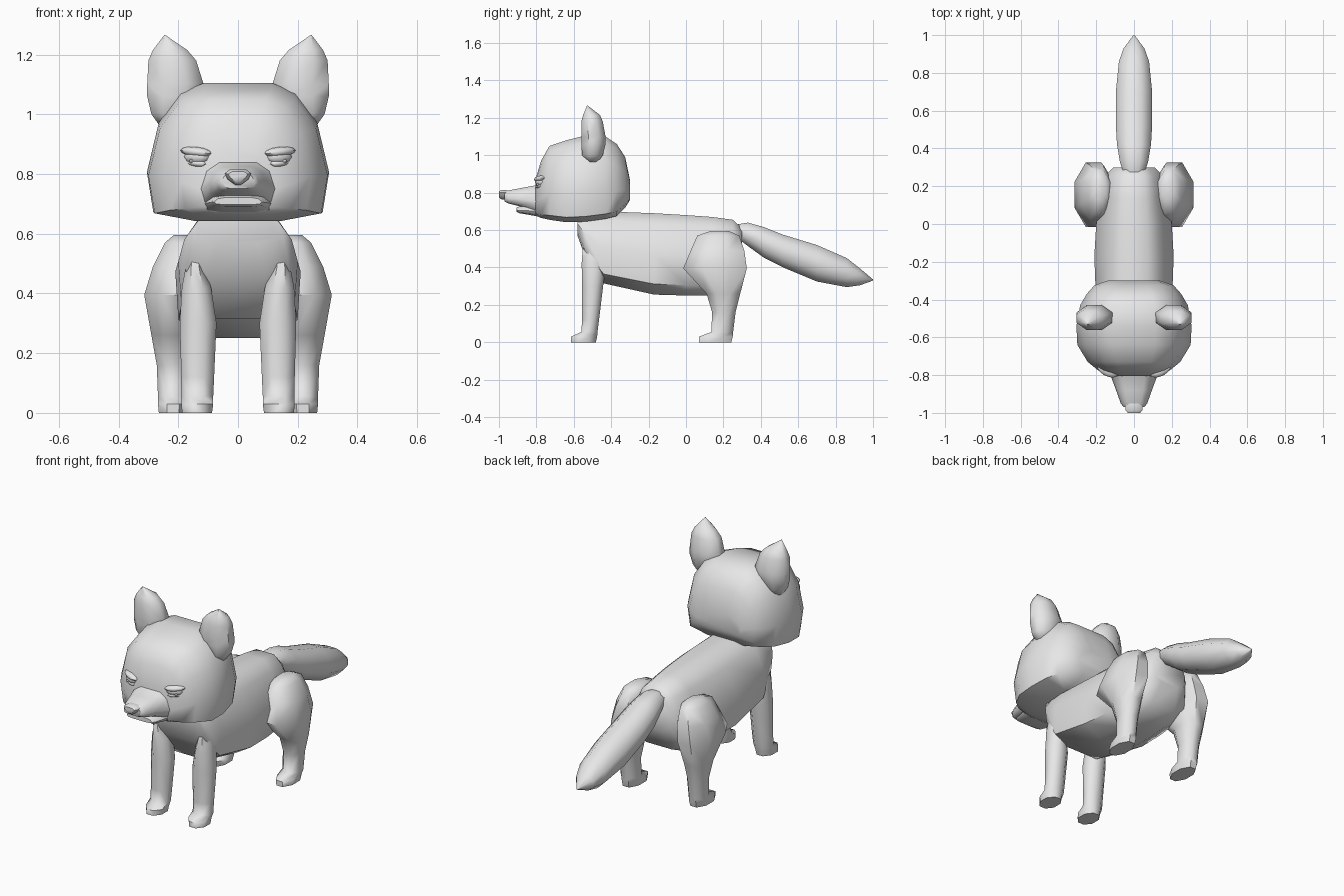
import bpy, bmesh, math
from mathutils import Matrix

grey = bpy.data.materials.new("plain_grey")
grey.diffuse_color = (0.8, 0.8, 0.8, 1)


def finish(bm, name):
    bmesh.ops.recalc_face_normals(bm, faces=bm.faces[:])
    mesh = bpy.data.meshes.new(name)
    bm.to_mesh(mesh)
    bm.free()
    mesh.materials.append(grey)
    ob = bpy.data.objects.new(name, mesh)
    bpy.context.collection.objects.link(ob)
    return ob


def loft(name, rings):
    """Skin a closed tube through rings of equal point count."""
    bm = bmesh.new()
    loops = [[bm.verts.new(p) for p in ring] for ring in rings]
    n = len(loops[0])
    for a, b in zip(loops, loops[1:]):
        for i in range(n):
            j = (i + 1) % n
            bm.faces.new((a[i], a[j], b[j], b[i]))
    bm.faces.new(loops[0])
    bm.faces.new(loops[-1])
    return finish(bm, name)


def section(half, y, w, lo, hi):
    """Upright mirrored section across y, from a unit half outline."""
    right = [(x * w, y, lo + t * (hi - lo)) for x, t in half]
    return right + [(-x, yy, z) for x, yy, z in reversed(right)]


def oval(s, x0, x1, y0, y1, z, n=8):
    """Level oval ring filling a box; s mirrors it to the other side."""
    cx, cy, rx, ry = (x0 + x1) / 2, (y0 + y1) / 2, (x1 - x0) / 2, (y1 - y0) / 2
    k = 1 / math.cos(math.pi / n)
    pts = []
    for i in range(n):
        a = 2 * math.pi * (i + 0.5) / n
        pts.append((s * (cx + rx * k * math.cos(a)), cy + ry * k * math.sin(a), z))
    return pts


def blob(name, loc, size, tilt=0, yaw=0, u=10, v=6):
    bm = bmesh.new()
    bmesh.ops.create_uvsphere(bm, u_segments=u, v_segments=v, radius=1)
    m = (Matrix.Translation(loc) @ Matrix.Rotation(yaw, 4, 'Z')
         @ Matrix.Rotation(tilt, 4, 'Y') @ Matrix.Diagonal((*size, 1)))
    bm.transform(m)
    return finish(bm, name)


# body: narrow back, wide flanks, flat belly
flank = [(.35, 1), (.66, .87), (1, .5), (.95, .13), (.5, 0)]
loft("body", [section(flank, *r) for r in (
    (-.58, .14, .57, .70), (-.54, .18, .46, .70), (-.44, .20, .315, .70),
    (-.17, .21, .255, .69), (0, .20, .25, .68), (.14, .18, .25, .67),
    (.25, .16, .30, .655), (.30, .11, .42, .61))])

# head: broad skull
skull = [(.37, 1), (.63, .93), (.87, .71), (1, .35), (.93, .06), (.47, 0)]
loft("head", [section(skull, *r) for r in (
    (-.30, .14, .76, .87), (-.325, .21, .72, .99), (-.37, .25, .675, 1.06),
    (-.43, .285, .66, 1.10), (-.54, .305, .645, 1.105), (-.64, .30, .642, 1.08),
    (-.73, .245, .655, 1.05), (-.775, .19, .665, .97), (-.805, .12, .68, .87))])

# tapered muzzle, lower jaw and nose
snout = [(.5, 1), (.85, .8), (1, .4), (.9, .1), (.5, 0)]
loft("muzzle", [section(snout, *r) for r in (
    (-.74, .16, .68, .87), (-.80, .125, .69, .84), (-.88, .095, .725, .825),
    (-.95, .07, .742, .812), (-.97, .055, .752, .803))])
loft("lower_jaw", [section(snout, *r) for r in (
    (-.70, .15, .655, .74), (-.82, .105, .678, .74), (-.89, .09, .69, .727),
    (-.905, .08, .697, .722))])
nose = [(.6, 1), (1, .75), (.75, .35), (.2, 0)]
loft("nose", [section(nose, *r) for r in (
    (-.95, .042, .765, .812), (-.985, .045, .763, .815), (-1, .033, .775, .808))])

for s, side in ((1, "right"), (-1, "left")):
    # ears
    loft(side + "_ear", [oval(s, *r) for r in (
        (.20, .265, -.53, -.47, .965), (.155, .29, -.555, -.445, 1.0),
        (.12, .304, -.56, -.43, 1.06), (.115, .304, -.56, -.43, 1.10),
        (.14, .30, -.56, -.445, 1.18), (.17, .285, -.55, -.46, 1.215),
        (.243, .247, -.53, -.525, 1.265))])
    # eyes with upper and lower lids and a small highlight
    blob(side + "_eye", (s * .138, -.775, .857), (.048, .028, .026), 0, s * .45)
    blob(side + "_upper_lid", (s * .140, -.778, .874), (.058, .028, .017), s * -.1, s * .45)
    blob(side + "_lower_lid", (s * .135, -.775, .836), (.042, .026, .014), s * -.1, s * .45)
    blob(side + "_eye_glint", (s * .157, -.793, .843), (.007, .007, .007), u=6, v=4)
    # front legs, paw to shoulder
    loft(side + "_front_leg", [oval(s, *r) for r in (
        (.087, .187, -.615, -.482, 0), (.083, .19, -.615, -.475, .03),
        (.083, .19, -.56, -.473, .055), (.08, .19, -.555, -.465, .12),
        (.072, .195, -.555, -.443, .30), (.09, .188, -.558, -.43, .42),
        (.112, .175, -.553, -.43, .49), (.122, .165, -.54, -.445, .523))])
    # hind legs, paw to thigh
    loft(side + "_hind_leg", [oval(s, *r) for r in (
        (.17, .265, .07, .242, 0), (.165, .268, .07, .25, .03),
        (.168, .268, .135, .252, .055), (.165, .272, .14, .265, .16),
        (.15, .29, .11, .29, .26), (.115, .314, -.015, .325, .395),
        (.11, .285, .025, .312, .49), (.125, .245, .06, .285, .57),
        (.15, .215, .13, .23, .595))])

# tail: drooping brush with a point
tail = []
for y, w, lo, hi in ((.27, .055, .56, .63), (.33, .075, .515, .64),
                     (.42, .09, .45, .615), (.52, .096, .40, .575),
                     (.70, .096, .325, .52), (.86, .08, .295, .45),
                     (.93, .055, .305, .395), (1, .003, .33, .336)):
    tail.append([(x, y, (lo + hi) / 2 + z)
                 for x, z, _ in oval(1, -w, w, -(hi - lo) / 2, (hi - lo) / 2, 0)])
loft("tail", tail)

# soft shading with firm edges
for ob in bpy.context.collection.objects:
    ob.select_set(True)
    bpy.context.view_layer.objects.active = ob
bpy.ops.object.shade_smooth_by_angle(angle=math.radians(55))
